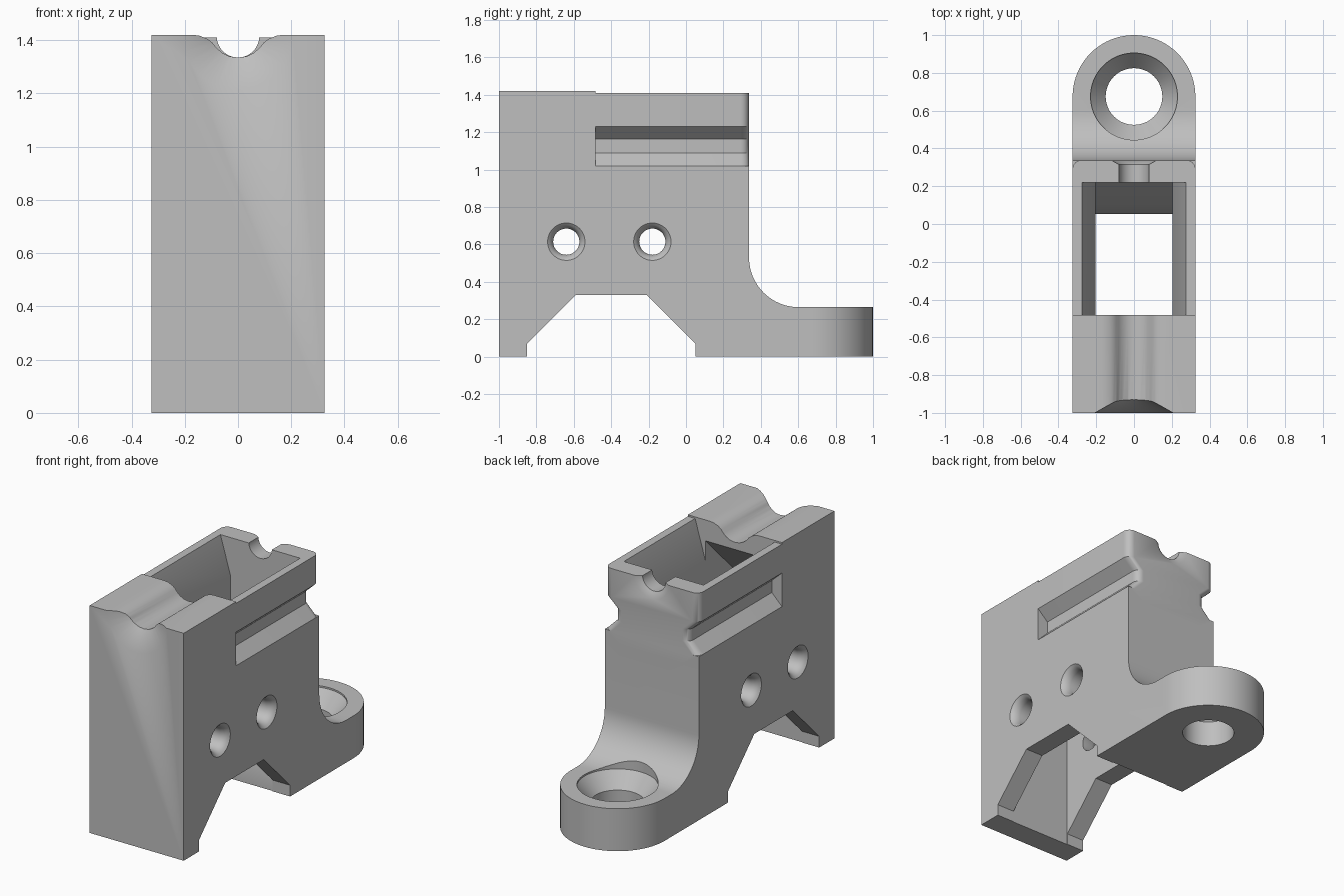
import bpy, bmesh
from math import sin, cos, pi, radians

cube = bpy.data.objects.get("Cube")
if cube:
    bpy.data.objects.remove(cube, do_unlink=True)

grey = bpy.data.materials.new("plain grey")
grey.use_nodes = True
colour = (0.52, 0.52, 0.52, 1)
grey.diffuse_color = colour
grey.node_tree.nodes["Principled BSDF"].inputs["Base Color"].default_value = colour

HALF = 0.325      # half width of the body
BACK = 0.337      # rear wall of the body
STEP = -0.483     # rear of the tall front block
FOOT = 0.675      # centre of the foot hole


def loft(name, rings):
    """Closed solid through a list of matching rings of points."""
    bm = bmesh.new()
    loops = [[bm.verts.new(p) for p in ring] for ring in rings]
    n = len(loops[0])
    for a, b in zip(loops, loops[1:]):
        for i in range(n):
            j = (i + 1) % n
            bm.faces.new((a[i], a[j], b[j], b[i]))
    bm.faces.new(loops[0])
    bm.faces.new(loops[-1])
    bmesh.ops.recalc_face_normals(bm, faces=bm.faces)
    mesh = bpy.data.meshes.new(name)
    bm.to_mesh(mesh)
    bm.free()
    mesh.materials.append(grey)
    obj = bpy.data.objects.new(name, mesh)
    bpy.context.collection.objects.link(obj)
    return obj


def place(axis, t, u, v):
    return {"x": (t, u, v), "y": (u, t, v), "z": (u, v, t)}[axis]


def prism(name, axis, outline, lo, hi):
    return loft(name, [[place(axis, t, u, v) for u, v in outline] for t in (lo, hi)])


def lathe(name, axis, centre, profile, n=48):
    """Round solid; profile is (position along axis, radius)."""
    cu, cv = centre
    return loft(name, [[place(axis, t, cu + r * cos(2 * pi * i / n), cv + r * sin(2 * pi * i / n))
                        for i in range(n)] for t, r in profile])


def arc(cu, cv, r, start, end, n=16):
    angles = [radians(start + (end - start) * i / n) for i in range(n + 1)]
    return [(cu + r * cos(a), cv + r * sin(a)) for a in angles]


def combine(target, other, operation):
    mod = target.modifiers.new(other.name, "BOOLEAN")
    mod.operation = operation
    mod.solver = "EXACT"
    mod.object = other
    bpy.context.view_layer.objects.active = target
    bpy.ops.object.modifier_apply(modifier=mod.name)
    bpy.data.objects.remove(other, do_unlink=True)


# Body side outline with bottom notch, foot and fillet
R = 0.265
outline = [(-1, 0), (-0.85, 0), (-0.85, 0.07), (-0.59, 0.33), (-0.21, 0.33), (0.05, 0.07),
           (0.05, 0), (1.1, 0), (1.1, R)]
outline += arc(BACK + R, 2 * R, R, 270, 180)
outline += [(BACK, 1.02), (STEP, 1.02), (STEP, 1.42), (-1, 1.42)]
body = prism("bracket_body", "x", outline, -HALF, HALF)

# Rounded end of the foot
plan = [(-0.5, -1.2), (0.5, -1.2), (0.5, FOOT)]
plan += arc(0, FOOT, HALF, 0, 180, 40) + [(-0.5, FOOT)]
combine(body, prism("foot_rounding", "z", plan, -0.5, 2), "INTERSECT")


# Upper rail with side grooves and rounded rear corners
def rail_ring(z, w, r=0.045):
    pts = [(-w, -0.6), (w, -0.6)]
    pts += arc(w - r, BACK - r, r, 0, 90, 8) + arc(r - w, BACK - r, r, 90, 180, 8)
    return [(x, y, z) for x, y in pts]


rail = loft("rail", [rail_ring(z, w) for z, w in
                     ((0.95, 0.255), (1.02, HALF), (1.09, 0.255), (1.165, 0.255),
                      (1.23, HALF), (1.41, HALF))])
combine(body, rail, "UNION")

# Inner cavity with a sloped roof and sloped floor at the rear
cavity = [(-0.853, -0.1), (0.054, -0.1), (0.054, 0.2), (0.105, 0.29), (0.22, 0.45),
          (0.22, 1.5), (STEP, 1.5), (STEP, 1.29), (-0.853, 0.92)]
combine(body, prism("cavity", "x", cavity, -0.205, 0.205), "DIFFERENCE")

# Flared mouth of the cavity
mouth = [(-0.2, 1.152), (0.2, 1.152), (0.3, 1.495), (-0.3, 1.495)]
combine(body, prism("cavity_mouth", "y", mouth, STEP, 0.22), "DIFFERENCE")

# Soft-shouldered channel on the front block
half = [(0.17, 1.42), (0.145, 1.417), (0.115, 1.405), (0.095, 1.389), (0.08, 1.37),
        (0.06, 1.353), (0.032, 1.339)]
channel = [(0.17, 1.6)] + half + [(0, 1.335)]
channel += [(-x, z) for x, z in reversed(half)] + [(-0.17, 1.6)]
combine(body, prism("top_channel", "y", channel, -1.1, -0.4), "DIFFERENCE")

# Conical lead-ins at the front and rear of the channel
combine(body, lathe("front_cone", "y", (0, 1.42),
                    [(-1.02, 0.242), (-1, 0.207), (-0.93, 0.084)], 64), "DIFFERENCE")
combine(body, lathe("rear_channel", "y", (0, 1.415),
                    [(0.1, 0.08), (0.315, 0.08), (BACK, 0.119), (0.36, 0.16)]), "DIFFERENCE")

# Foot screw hole with countersink
combine(body, lathe("foot_hole", "z", (0, FOOT),
                    [(-0.1, 0.15), (0.16, 0.15), (0.255, 0.23), (0.6, 0.23)], 64), "DIFFERENCE")

# Two cross holes with softly flared ends
flare = [(HALF + 0.02, 0.112), (HALF, 0.1), (HALF - 0.01, 0.088), (HALF - 0.025, 0.077),
         (HALF - 0.05, 0.07)]
hole = [(-t, r) for t, r in flare] + list(reversed(flare))
for y in (-0.64, -0.18):
    combine(body, lathe("cross_hole", "x", (y, 0.615), hole), "DIFFERENCE")

# Smooth curved walls, keep hard edges
bpy.ops.object.select_all(action="DESELECT")
body.select_set(True)
bpy.context.view_layer.objects.active = body
bpy.ops.object.shade_smooth_by_angle(angle=radians(30))
